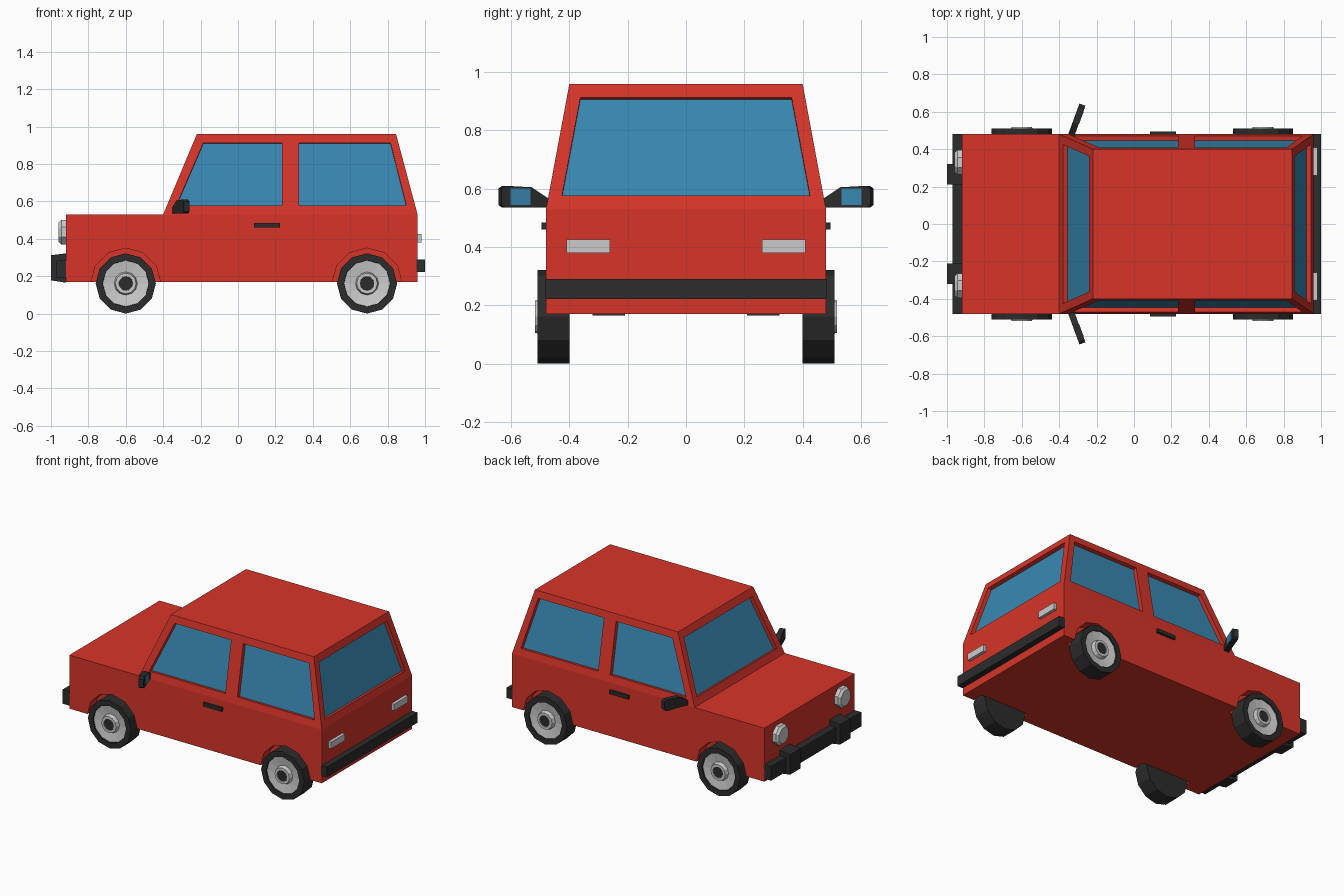
import bpy, bmesh, math
from mathutils import Vector

if "Cube" in bpy.data.objects:
    bpy.data.objects.remove(bpy.data.objects["Cube"])


def material(name, rgb):
    m = bpy.data.materials.new(name)
    m.diffuse_color = (*rgb, 1)
    m.use_nodes = True
    m.node_tree.nodes["Principled BSDF"].inputs["Base Color"].default_value = m.diffuse_color
    return m


RED = material("red_paint", (0.68, 0.035, 0.022))
BLUE = material("window_blue", (0.04, 0.25, 0.45))
DARK = material("dark_rubber", (0.025, 0.025, 0.025))


def finish(name, bm, mat=None):
    bmesh.ops.recalc_face_normals(bm, faces=bm.faces[:])
    me = bpy.data.meshes.new(name)
    bm.to_mesh(me)
    bm.free()
    ob = bpy.data.objects.new(name, me)
    bpy.context.collection.objects.link(ob)
    if mat:
        me.materials.append(mat)
    return ob


def add_prism(bm, pts, normal, d0, d1):
    n = Vector(normal).normalized()
    a = [bm.verts.new(Vector(p) + n * d0) for p in pts]
    b = [bm.verts.new(Vector(p) + n * d1) for p in pts]
    bm.faces.new(a)
    bm.faces.new(b[::-1])
    for i in range(len(a)):
        j = (i + 1) % len(a)
        bm.faces.new((a[i], a[j], b[j], b[i]))


def prism(name, pts, normal, d0, d1, mat=None):
    bm = bmesh.new()
    add_prism(bm, pts, normal, d0, d1)
    return finish(name, bm, mat)


def box(name, x, y, z, mat=None):
    pts = [(x[0], y[0], z[0]), (x[1], y[0], z[0]), (x[1], y[1], z[0]), (x[0], y[1], z[0])]
    return prism(name, pts, (0, 0, 1), 0, z[1] - z[0], mat)


def circle(r, n, cx, y, cz):
    return [(cx + r * math.cos(2 * math.pi * i / n), y,
             cz + r * math.sin(2 * math.pi * i / n)) for i in range(n)]


def lathe(name, profile, cx, cz, side, mat=None):
    # profile of (radius, y), 12 sided, ends capped
    bm = bmesh.new()
    rings = [[bm.verts.new(p) for p in circle(r, 12, cx, y * side, cz)] for r, y in profile]
    for a, b in zip(rings, rings[1:]):
        for i in range(12):
            j = (i + 1) % 12
            bm.faces.new((a[i], a[j], b[j], b[i]))
    bm.faces.new(rings[0])
    bm.faces.new(rings[-1])
    return finish(name, bm, mat)


# Body shell: side outline, with the roof pulled inwards
bm = bmesh.new()
outline = [(-.92, .48, .17), (.96, .48, .17), (.96, .48, .53), (.845, .40, .96),
           (-.22, .40, .96), (-.40, .48, .53), (-.92, .48, .53)]
L = [bm.verts.new((x, -y, z)) for x, y, z in outline]
R = [bm.verts.new(p) for p in outline]
for s in (L, R):
    bm.faces.new([s[i] for i in (0, 1, 2, 5, 6)])
    bm.faces.new([s[i] for i in (2, 3, 4, 5)])
for i in range(7):
    j = (i + 1) % 7
    bm.faces.new((L[i], L[j], R[j], R[i]))
body = finish("body", bm, RED)

# Window outlines on the sloped cabin sides
H = .43


def side_y(z): return .48 - (z - .53) * .08 / H
def front_x(z): return -.40 + (z - .53) * .18 / H
def back_x(z): return .96 - (z - .53) * .115 / H


lo, hi = .577, .913
windows = []
for s in (-1, 1):
    n = (0, s * H, .08)
    for nm, xs in (("front_side_window", (-.33, .235, .235, -.185)),
                   ("rear_side_window", (.325, .90, .815, .325))):
        windows.append((nm, [(x, s * side_y(z), z) for x, z in zip(xs, (lo, lo, hi, hi))], n))
for nm, fx, n in (("windscreen", front_x, (-H, 0, .18)), ("back_window", back_x, (H, 0, .115))):
    windows.append((nm, [(fx(z), y, z) for y, z in
                         ((-.425, lo), (.425, lo), (.362, hi), (-.362, hi))], n))

# Cut window recesses and wheel arches
AXLES = (("front", -.60), ("rear", .69))
bm = bmesh.new()
for nm, pts, n in windows:
    add_prism(bm, pts, n, -.03, .03)
for s in (-1, 1):
    for _, x in AXLES:
        add_prism(bm, circle(.187, 12, x, 0, .163), (0, s, 0), .405, .56)
cutter = finish("cutter", bm)
cutter.hide_render = True
mod = body.modifiers.new("cut", 'BOOLEAN')
mod.operation = 'DIFFERENCE'
mod.solver = 'EXACT'
mod.object = cutter
dg = bpy.context.evaluated_depsgraph_get()
cut_mesh = bpy.data.meshes.new_from_object(body.evaluated_get(dg))
body.modifiers.clear()
body.data = cut_mesh
cut_mesh.materials.clear()
cut_mesh.materials.append(RED)
for p in cut_mesh.polygons:
    p.material_index = 0
bpy.data.objects.remove(cutter)

# Glass panes
for nm, pts, n in windows:
    prism(nm, pts, n, -.033, -.026, BLUE)

for s in (-1, 1):
    # Wheels
    for nm, x in AXLES:
        lathe(nm + "_tyre", [(.161, .40), (.161, .51), (.124, .51), (.122, .49)], x, .161, s, DARK)
        lathe(nm + "_rim", [(.123, .48), (.123, .502), (.062, .492), (.055, .518), (.038, .518),
                            (.037, .505)], x, .161, s)
        lathe(nm + "_hub_cap", [(.037, .49), (.037, .513)], x, .161, s, DARK)

    # Door handle
    box("door_handle", (.085, .225), sorted((s * .47, s * .495)), (.46, .485), DARK)

    # Wing mirror: angled housing with arm, and glass facing back
    def on_blade(pts): return [(-.33 + (y - .49) * .367, s * y, z) for y, z in pts]
    n = (.939, -.344 * s, 0)
    prism("mirror_housing", on_blade([(.475, .535), (.625, .535), (.638, .545), (.638, .6),
                                      (.625, .61), (.535, .605), (.475, .565)]), n, -.017, .017, DARK)
    prism("mirror_glass", on_blade([(.54, .545), (.608, .545), (.608, .6), (.54, .6)]),
          n, .01, .019, BLUE)

    # Headlight, octagonal with a bevelled rim
    bm = bmesh.new()
    rings = []
    for r, x in ((.07, -.91), (.07, -.945), (.055, -.96)):
        rings.append([bm.verts.new((x, s * .33 + r * math.cos(a), .435 + r * math.sin(a)))
                      for a in [math.pi / 8 + i * math.pi / 4 for i in range(8)]])
    for a, b in zip(rings, rings[1:]):
        for i in range(8):
            bm.faces.new((a[i], a[(i + 1) % 8], b[(i + 1) % 8], b[i]))
    bm.faces.new(rings[0])
    bm.faces.new(rings[-1])
    finish("headlight", bm)

    # Rear light
    box("rear_light", (.95, .98), sorted((s * .26, s * .41)), (.38, .425))

    # Bumper overrider, tapered towards the front
    prism("bumper_overrider", [(-.92, s * .21, .165), (-1, s * .21, .178), (-1, s * .21, .312),
                               (-.92, s * .21, .322)], (0, s, 0), 0, .11, DARK)

# Bumper bars
box("front_bumper", (-.97, -.915), (-.48, .48), (.19, .285), DARK)
box("rear_bumper", (.955, 1.0), (-.482, .482), (.222, .29), DARK)
